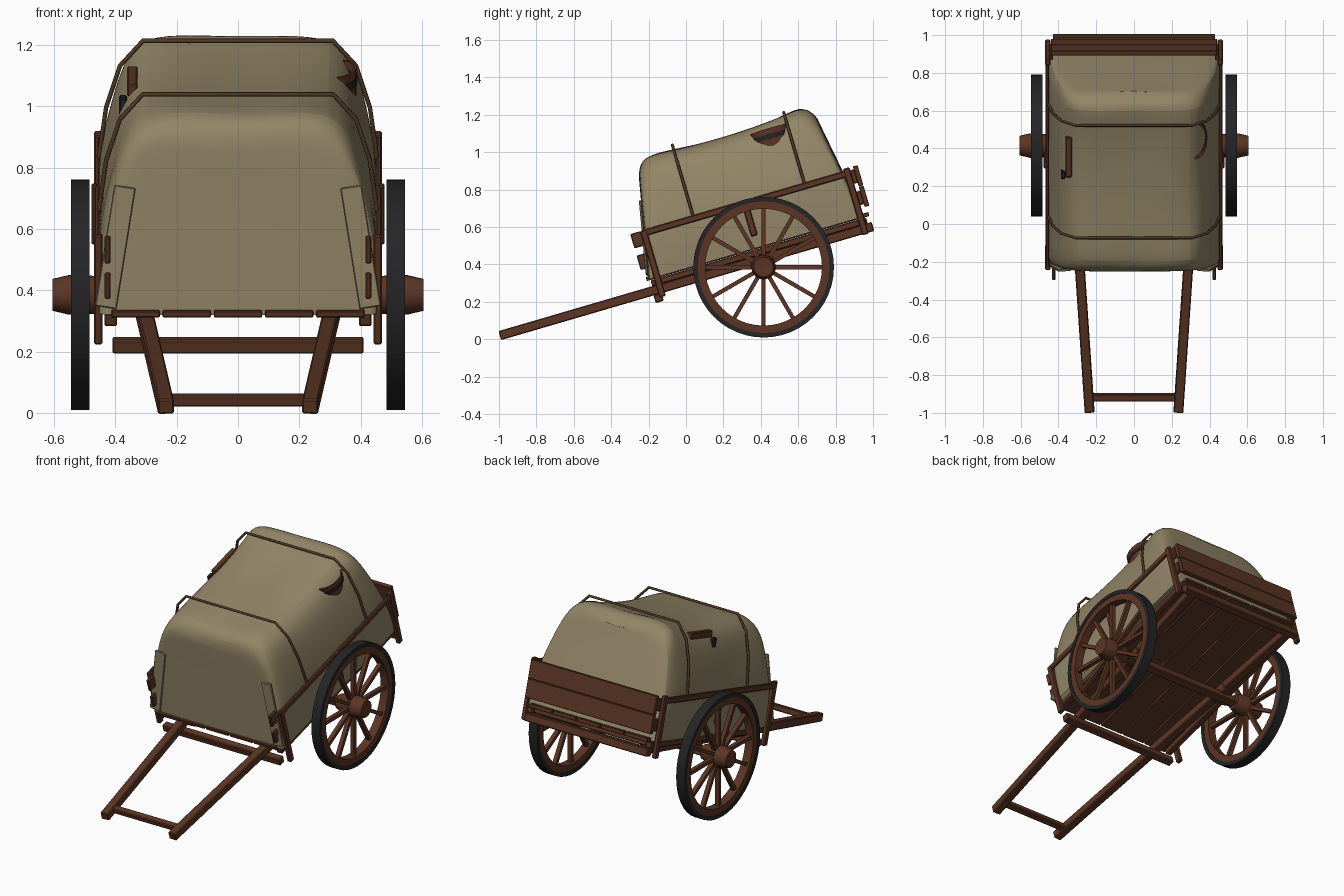
import bpy, bmesh, math
from mathutils import Matrix, Vector

cube = bpy.data.objects.get("Cube")
if cube:
    bpy.data.objects.remove(cube)


def material(name, r, g, b):
    m = bpy.data.materials.new(name)
    m.use_nodes = True
    m.diffuse_color = (r, g, b, 1)
    bsdf = m.node_tree.nodes["Principled BSDF"]
    bsdf.inputs["Base Color"].default_value = (r, g, b, 1)
    bsdf.inputs["Roughness"].default_value = 0.9
    return m


WOOD = material("brown wood", 0.105, 0.036, 0.018)
CANVAS = material("tan canvas", 0.29, 0.235, 0.135)
IRON = material("black iron", 0.018, 0.018, 0.02)
ROD = material("dull brown rod", 0.075, 0.04, 0.018)

# The cart body is tipped forward about the axle
AXLE = Vector((0, 0.415, 0.385))
TILT = Matrix.Translation(AXLE) @ Matrix.Rotation(math.radians(16.3), 4, 'X')
LEVEL = Matrix.Translation(AXLE)


def finish(bm, name, mat, matrix=TILT, smooth=False, bevel=0):
    bmesh.ops.recalc_face_normals(bm, faces=bm.faces)
    me = bpy.data.meshes.new(name)
    bm.to_mesh(me)
    bm.free()
    ob = bpy.data.objects.new(name, me)
    bpy.context.collection.objects.link(ob)
    me.materials.append(mat)
    ob.matrix_world = matrix
    if bevel:
        mod = ob.modifiers.new("worn edges", 'BEVEL')
        mod.width = bevel
        mod.segments = 1
    if smooth:
        bpy.ops.object.select_all(action='DESELECT')
        ob.select_set(True)
        bpy.context.view_layer.objects.active = ob
        bpy.ops.object.shade_smooth_by_angle(angle=math.radians(40))
    return ob


def box(name, centre, size, mat=WOOD, turn=None, bevel=0.005):
    bm = bmesh.new()
    bmesh.ops.create_cube(bm, size=1)
    bmesh.ops.scale(bm, vec=size, verts=bm.verts)
    m = Matrix.Translation(centre) @ (turn or Matrix())
    return finish(bm, name, mat, TILT @ m, bevel=bevel)


def bar(name, a, b, width, height):
    a, b = Vector(a), Vector(b)
    turn = (b - a).to_track_quat('Y', 'Z').to_matrix().to_4x4()
    return box(name, (a + b) / 2, (width, (b - a).length, height), turn=turn)


def lathe(name, profile, mat, matrix, steps=24, closed=False, axis='X'):
    """Spin (along axis, radius) points into a solid."""
    bm = bmesh.new()
    rings = []
    for i in range(steps):
        a = 2 * math.pi * i / steps
        c, s = math.cos(a), math.sin(a)
        rings.append([bm.verts.new((p, r * c, r * s) if axis == 'X' else (r * c, r * s, p))
                      for p, r in profile])
    n = len(profile)
    for i in range(steps):
        r0, r1 = rings[i], rings[(i + 1) % steps]
        for j in range(n if closed else n - 1):
            k = (j + 1) % n
            bm.faces.new((r0[j], r0[k], r1[k], r1[j]))
    if not closed:
        bm.faces.new([r[0] for r in rings])
        bm.faces.new([r[-1] for r in rings])
    return finish(bm, name, mat, matrix, smooth=True)


# Wheels: tyre, rim, hub and twelve spokes per side
for label, s in (("left", 1), ("right", -1)):
    def ring(x0, x1, r0, r1):
        return [(s * x0, r0), (s * x1, r0), (s * x1, r1), (s * x0, r1)]
    lathe(label + "_tyre", ring(0.485, 0.545, 0.352, 0.376), IRON, LEVEL, 48, True)
    lathe(label + "_rim", ring(0.488, 0.542, 0.312, 0.354), WOOD, LEVEL, 48, True)
    lathe(label + "_hub", [(s * 0.42, 0.045), (s * 0.47, 0.062), (s * 0.55, 0.065),
                           (s * 0.605, 0.052)], WOOD, LEVEL)
    bm = bmesh.new()
    for i in range(12):
        m = (Matrix.Rotation(i * math.pi / 6, 4, 'X') @ Matrix.Translation((s * 0.515, 0, 0.185))
             @ Matrix.Diagonal((0.026, 0.022, 0.27, 1)))
        bmesh.ops.create_cube(bm, size=1, matrix=m)
    finish(bm, label + "_spokes", WOOD, LEVEL)

# Axle and frame
box("axle", (0, 0, 0), (0.9, 0.05, 0.05))
for s in (1, -1):
    bar("shaft", (s * 0.235, -1.455, 0.045), (s * 0.37, 0.615, 0.045), 0.052, 0.05)
    box("axle_block", (s * 0.335, 0, 0.03), (0.06, 0.12, 0.05))
    box("side_sill", (s * 0.415, 0, 0.085), (0.04, 1.2, 0.035))
box("shaft_crosspiece", (0, -1.375, 0.045), (0.46, 0.04, 0.035))
box("front_crossbar", (0, -0.585, 0.0), (0.82, 0.045, 0.045))
box("rear_crossbar", (0, 0.6, 0.045), (0.86, 0.045, 0.05))
box("rear_under_bar", (0, 0.56, 0.085), (0.84, 0.04, 0.03))

# Floor planks
for i in range(5):
    box("floor_plank", ((i - 2) * 0.167, 0, 0.115), (0.158, 1.24, 0.022), bevel=0.003)

# Side posts, top rails and end boards
for s in (1, -1):
    box("side_rail", (s * 0.46, 0, 0.355), (0.018, 1.14, 0.035))
    box("front_post", (s * 0.456, -0.562, 0.185), (0.028, 0.036, 0.37))
    box("rear_post", (s * 0.456, 0.572, 0.2), (0.028, 0.036, 0.37))
    box("middle_stake", (s * 0.468, 0.0, 0.275), (0.02, 0.036, 0.2))
    for v in (0.21, 0.33):
        box("front_board_end", (s * 0.425, -0.605, v), (0.02, 0.06, 0.08))
        box("rear_cleat", (s * 0.44, 0.595, v), (0.022, 0.035, 0.075))
for v in (0.213, 0.327):
    box("tailboard", (0, 0.622, v), (0.88, 0.026, 0.112), bevel=0.003)

# Canvas load cover: half section (x, height fraction) lofted along the bed
half = [(0.455, 0), (0.457, 0.2), (0.452, 0.38), (0.425, 0.6),
        (0.38, 0.86), (0.31, 0.985), (0.16, 1.0), (0, 0.985)]
# Stations: position at hem, position at ridge, ridge height, end taper
stations = [(-0.612, -0.505, 0.65, 0.93), (-0.60, -0.485, 0.71, 0.97), (-0.55, -0.43, 0.752, 1),
            (-0.29, -0.29, 0.742, 1), (0, 0, 0.725, 1), (0.32, 0.32, 0.745, 1),
            (0.5, 0.42, 0.772, 1), (0.575, 0.475, 0.735, 0.96), (0.595, 0.5, 0.68, 0.92)]
bm = bmesh.new()
rows = []
for i, (hem, ridge, top, taper) in enumerate(stations):
    row = []
    for s in (1, -1):
        for j, (x, h) in (enumerate(half) if s > 0 else reversed(list(enumerate(half))[:-1])):
            ripple = 0.006 * math.sin(i * 2.1 + j * 1.7 + s) * (h > 0.3)
            px = s * (x * (1 - (1 - taper) * (0.3 + h)) + ripple * (x > 0))
            row.append(bm.verts.new((px, hem + (ridge - hem) * h,
                                     0.11 + h * (top - 0.11) + ripple)))
    rows.append(row)
for a, b in zip(rows, rows[1:]):
    for j in range(len(a) - 1):
        bm.faces.new((a[j], a[j + 1], b[j + 1], b[j]))
for row in (rows[0], rows[-1]):
    n = len(row)
    for j in range(n // 2 - 1):
        bm.faces.new((row[j], row[j + 1], row[n - 2 - j], row[n - 1 - j]))
    m = n // 2
    bm.faces.new((row[m - 1], row[m], row[m + 1]))
cover = finish(bm, "canvas_cover", CANVAS, smooth=True)
sub = cover.modifiers.new("soft cloth", 'SUBSURF')
sub.levels = sub.render_levels = 2

# Canvas corner folds at the front
for s in (1, -1):
    box("corner_fold", (s * 0.40, -0.572, 0.33), (0.07, 0.012, 0.4), CANVAS,
        Matrix.Rotation(s * -0.16, 4, 'Y') @ Matrix.Rotation(-0.19, 4, 'X'), bevel=0.003)


# Bent rods over the cover
def rod(name, points, radius, mat):
    cu = bpy.data.curves.new(name, 'CURVE')
    cu.dimensions = '3D'
    cu.bevel_depth = radius
    cu.bevel_resolution = 1
    cu.use_fill_caps = True
    sp = cu.splines.new('POLY')
    sp.points.add(len(points) - 1)
    for p, co in zip(sp.points, points):
        p.co = (*co, 1)
    cu.materials.append(mat)
    ob = bpy.data.objects.new(name, cu)
    bpy.context.collection.objects.link(ob)
    ob.matrix_world = TILT


for name, u in (("front_hoop", -0.285), ("rear_hoop", 0.335)):
    side = [(0.455, 0.36), (0.43, 0.54), (0.385, 0.68), (0.31, 0.765)]
    path = [(x, u, v) for x, v in side] + [(-x, u, v) for x, v in reversed(side)]
    rod(name, path, 0.008, ROD)

# Bucket hanging on the left side
hang = (TILT @ Matrix.Translation((0.345, 0.235, 0.53)) @ Matrix.Rotation(-0.12, 4, 'Y')
        @ Matrix.Diagonal((0.6, 1, 1, 1)))
lathe("bucket", [(0, 0.068), (0.17, 0.105), (0.17, 0.093), (0.03, 0.06)], WOOD, hang, 16, axis='Z')
for z, r in ((0.02, 0.073), (0.115, 0.094)):
    lathe("bucket_band", [(z, r - 0.01), (z, r + 0.003), (z + 0.025, r + 0.008),
                          (z + 0.025, r - 0.01)], IRON, hang, 16, True, 'Z')

# Mallet hanging on the right side
bar("tool_handle", (-0.345, 0.03, 0.685), (-0.345, 0.25, 0.685), 0.035, 0.04)
box("tool_head", (-0.375, 0.03, 0.635), (0.025, 0.04, 0.06), IRON)
